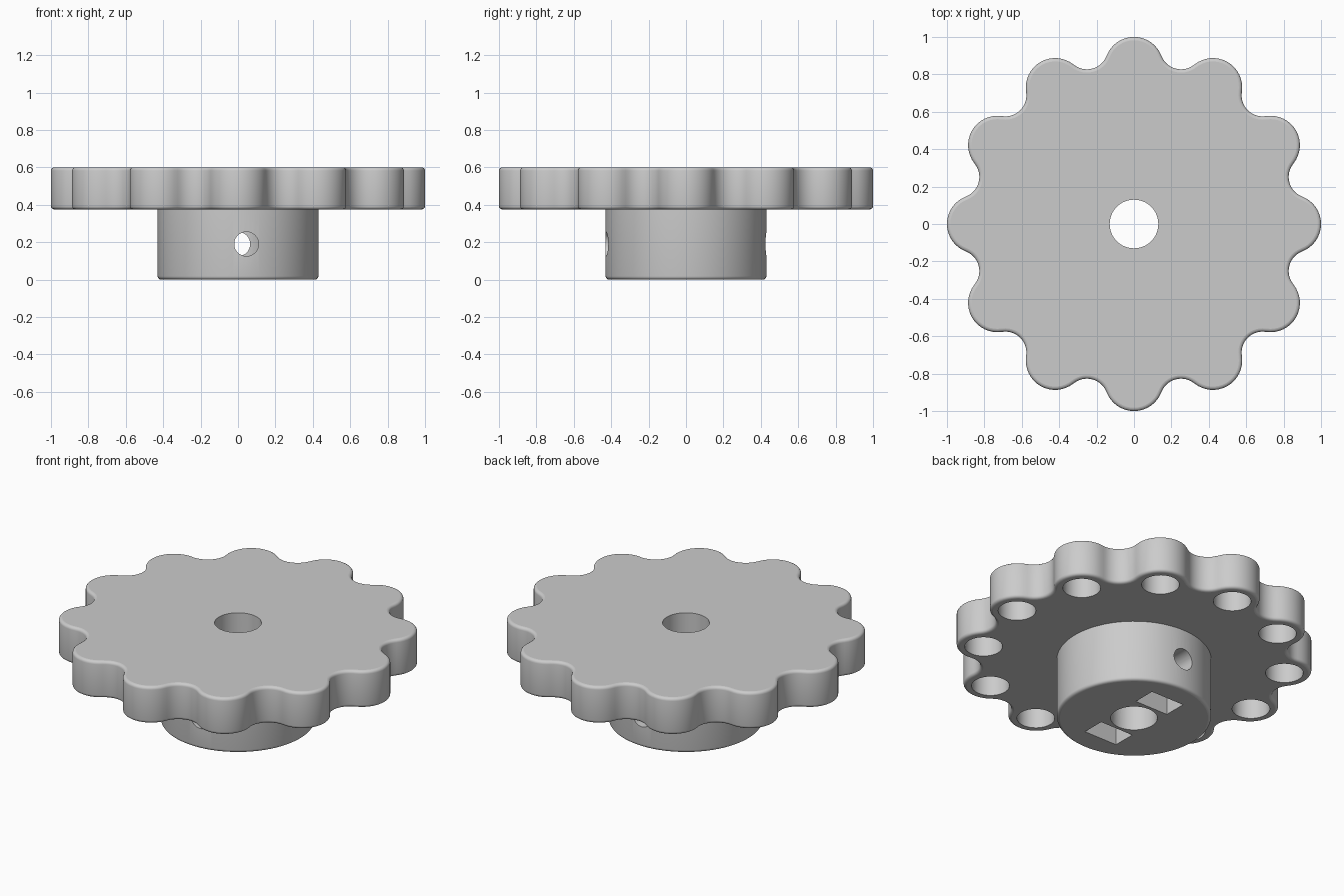
import bpy, bmesh
from math import sin, cos, pi, radians, atan2, hypot

if "Cube" in bpy.data.objects:
    bpy.data.objects.remove(bpy.data.objects["Cube"], do_unlink=True)

GREY = (0.6, 0.6, 0.6, 1.0)
grey = bpy.data.materials.new("plain grey")
grey.use_nodes = True
grey.diffuse_color = GREY
grey.node_tree.nodes["Principled BSDF"].inputs["Base Color"].default_value = GREY

LOBES = 12
DISC_BOTTOM, DISC_TOP = 0.375, 0.6
HUB_RADIUS = 0.43
BORE_RADIUS = 0.13
ROUNDING = 0.018
LOBE_C, LOBE_R = 0.843, 0.157       # lobe arc: centre distance, radius
VALLEY_C, VALLEY_R = 0.972, 0.112   # valley arc between lobes


def scalloped(inset):
    """Outline of alternating lobe and valley arcs, moved inwards by inset."""
    half = pi / LOBES
    turn = atan2(VALLEY_C * sin(half), VALLEY_C * cos(half) - LOBE_C)
    points = []
    for k in range(LOBES):
        base = 2 * half * k
        for i in range(17):
            a = base + turn * (i / 8 - 1)
            points.append((LOBE_C * cos(base) + (LOBE_R - inset) * cos(a),
                           LOBE_C * sin(base) + (LOBE_R - inset) * sin(a)))
        mid = base + half
        spread = turn - half
        for i in range(1, 12):
            a = mid + pi + spread * (1 - i / 6)
            points.append((VALLEY_C * cos(mid) + (VALLEY_R + inset) * cos(a),
                           VALLEY_C * sin(mid) + (VALLEY_R + inset) * sin(a)))
    return points


def circular(inset):
    r = HUB_RADIUS - inset
    return [(r * cos(2 * pi * i / 96), r * sin(2 * pi * i / 96)) for i in range(96)]


def rounded_prism(name, outline, bottom, top, round_top=True):
    """Stack of outlines with rounded rims and flat caps."""
    steps = [radians(22.5 * i) for i in range(5)]
    layers = [(ROUNDING * (1 - sin(a)), bottom + ROUNDING * (1 - cos(a))) for a in steps]
    if round_top:
        layers += [(ROUNDING * (1 - cos(a)), top - ROUNDING * (1 - sin(a))) for a in steps]
    else:
        layers.append((0, top))
    bm = bmesh.new()
    rings = [[bm.verts.new((x, y, z)) for x, y in outline(inset)] for inset, z in layers]
    n = len(rings[0])
    for low, high in zip(rings, rings[1:]):
        for i in range(n):
            j = (i + 1) % n
            bm.faces.new((low[i], low[j], high[j], high[i]))
    bm.faces.new(rings[0][::-1])
    bm.faces.new(rings[-1])
    mesh = bpy.data.meshes.new(name)
    bm.to_mesh(mesh)
    bm.free()
    mesh.materials.append(grey)
    obj = bpy.data.objects.new(name, mesh)
    bpy.context.collection.objects.link(obj)
    return obj


def cylinder_cutter(radius, depth, location, tilt=0.0):
    bpy.ops.mesh.primitive_cylinder_add(vertices=48, radius=radius, depth=depth,
                                        location=location, rotation=(tilt, 0, 0))
    return bpy.context.object


def box_cutter(size, location):
    bpy.ops.mesh.primitive_cube_add(size=1, location=location)
    obj = bpy.context.object
    obj.scale = size
    return obj


def activate(obj):
    bpy.ops.object.select_all(action='DESELECT')
    obj.select_set(True)
    bpy.context.view_layer.objects.active = obj


def cut(target, cutter):
    cutter.hide_render = True
    cutter.data.materials.append(grey)
    mod = target.modifiers.new("cut", 'BOOLEAN')
    mod.operation = 'DIFFERENCE'
    mod.solver = 'EXACT'
    mod.object = cutter
    activate(target)
    bpy.ops.object.modifier_apply(modifier=mod.name)
    bpy.data.objects.remove(cutter, do_unlink=True)


def finish(obj):
    """Smooth the curved walls, keep the horizontal faces flat."""
    activate(obj)
    bpy.ops.object.shade_smooth_by_angle(angle=radians(35))
    for face in obj.data.polygons:
        if abs(face.normal.z) > 0.999:
            face.use_smooth = False


# Scalloped grip disc with a bore and a blind hole under each lobe
disc = rounded_prism("grip_disc", scalloped, DISC_BOTTOM, DISC_TOP)
cut(disc, cylinder_cutter(BORE_RADIUS, 1, (0, 0, 0.5)))
for k in range(LOBES):
    a = 2 * pi * k / LOBES
    cut(disc, cylinder_cutter(0.105, 0.3, (0.85 * cos(a), 0.85 * sin(a), 0.38)))
finish(disc)

# Hub with bore, two nut pockets and two set screw holes
hub = rounded_prism("hub", circular, 0, DISC_BOTTOM + 0.005, round_top=False)
cut(hub, cylinder_cutter(BORE_RADIUS, 1, (0, 0, 0.2)))
for side, offset in ((-1, 0.045), (1, 0.0)):
    cut(hub, box_cutter((0.225, 0.14, 0.6), (0, side * 0.22, 0)))
    cut(hub, cylinder_cutter(0.065, 0.5, (offset, side * 0.3, 0.19), pi / 2))
finish(hub)
